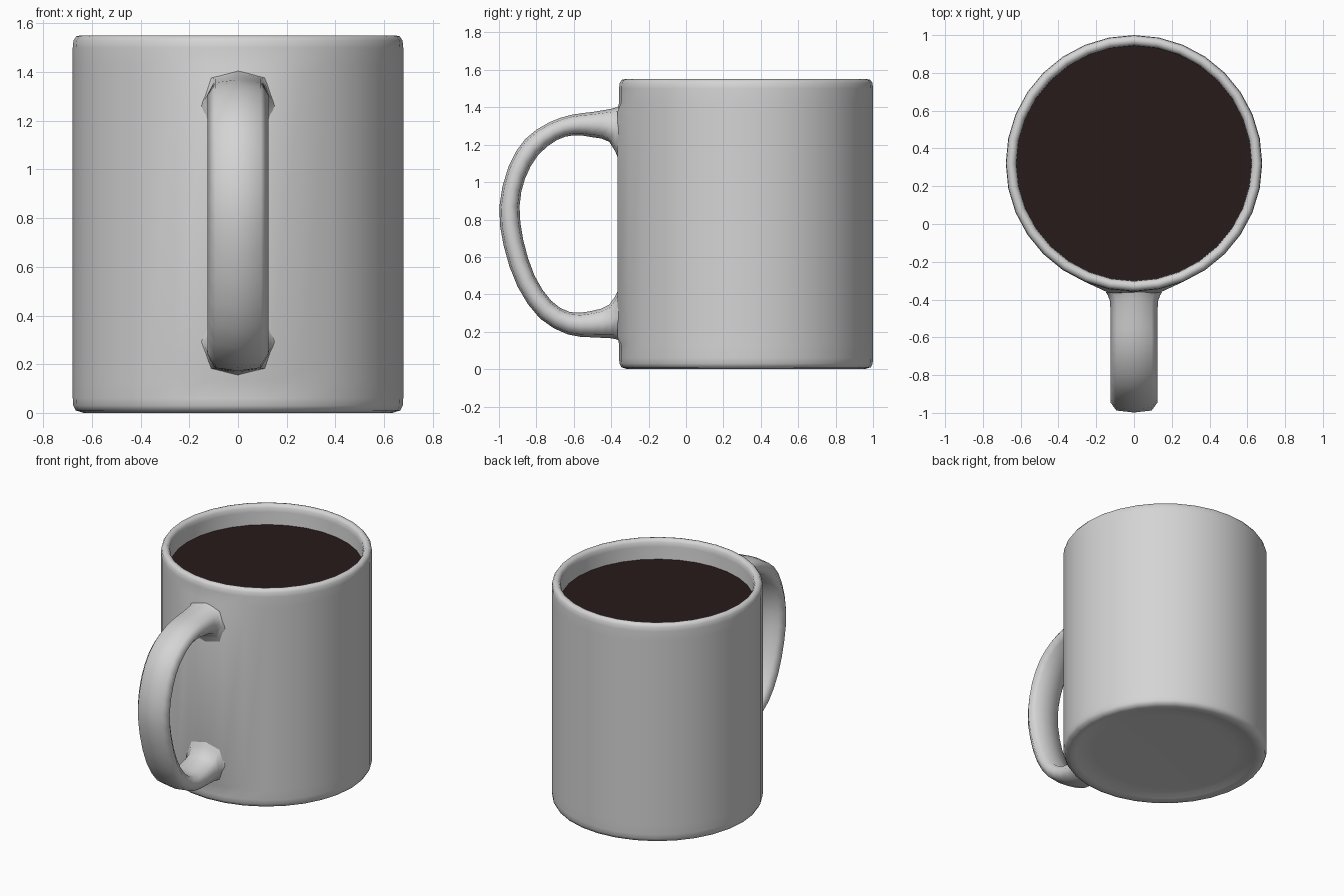
import bpy, bmesh, math
from mathutils import Vector

if "Cube" in bpy.data.objects:
    bpy.data.objects.remove(bpy.data.objects["Cube"], do_unlink=True)

CENTRE_Y, RADIUS, HEIGHT, SIDES = 0.321, 0.679, 1.55, 32
PAD_Y = -0.365  # flattened wall where the handle joins


def material(name, colour):
    m = bpy.data.materials.new(name)
    m.use_nodes = True
    m.diffuse_color = colour
    m.node_tree.nodes["Principled BSDF"].inputs["Base Color"].default_value = colour
    return m


def finish(name, bm, mat):
    bmesh.ops.recalc_face_normals(bm, faces=bm.faces)
    mesh = bpy.data.meshes.new(name)
    bm.to_mesh(mesh)
    bm.free()
    mesh.materials.append(mat)
    ob = bpy.data.objects.new(name, mesh)
    bpy.context.collection.objects.link(ob)
    mesh.shade_smooth()
    return ob


def bridge(bm, a, b):
    for i in range(len(a)):
        j = (i + 1) % len(a)
        bm.faces.new((a[i], a[j], b[j], b[i]))


def lathe(profile, capped):
    """Turn (radius, z) points into a round body."""
    bm = bmesh.new()
    rings = []
    for r, z in profile:
        angles = [math.tau * i / SIDES for i in range(SIDES)]
        rings.append([bm.verts.new((r * math.cos(a), r * math.sin(a) + CENTRE_Y, z)) for a in angles])
    for a, b in zip(rings, rings[1:]):
        bridge(bm, a, b)
    if capped:
        bm.faces.new(rings[0])
        bm.faces.new(rings[-1])
    return bm


def smooth_path(points, steps):
    """Catmull-Rom curve through the points."""
    pts = [Vector(p) for p in points]
    out = []
    for i in range(len(pts) - 1):
        p0, p1, p2, p3 = pts[max(i - 1, 0)], pts[i], pts[i + 1], pts[min(i + 2, len(pts) - 1)]
        for s in range(steps):
            t = s / steps
            out.append(0.5 * (2 * p1 + (p2 - p0) * t + (2 * p0 - 5 * p1 + 4 * p2 - p3) * t ** 2
                              + (3 * p1 - p0 - 3 * p2 + p3) * t ** 3))
    return out + [pts[-1]]


ceramic = material("light grey ceramic", (0.66, 0.66, 0.66, 1))
coffee = material("dark coffee", (0.021, 0.011, 0.011, 1))

# Cup: shallow dished base, rounded foot, straight wall, rounded rim, inner wall and floor
R, H = RADIUS, HEIGHT
bm = lathe([
    (R - 0.2, 0.024), (R - 0.12, 0.02), (R - 0.08, 0.006), (R - 0.045, 0), (R - 0.012, 0.01),
    (R - 0.002, 0.03), (R, 0.06), (R, 0.13), (R, 0.17), (R, 1.38), (R, 1.43),
    (R, H - 0.05), (R - 0.003, H - 0.02), (R - 0.015, H - 0.003), (R - 0.029, H),
    (R - 0.043, H - 0.003), (R - 0.055, H - 0.02), (R - 0.058, H - 0.05),
    (R - 0.058, 0.12), (R - 0.08, 0.085), (R - 0.12, 0.08)], True)
for v in bm.verts:
    if abs(v.co.x) < 0.15 and v.co.y < -0.33 and 0.15 < v.co.z < 1.4:
        v.co.y = PAD_Y
finish("cup", bm, ceramic)

# Drink surface: a single flat disc
bm = bmesh.new()
bmesh.ops.create_circle(bm, cap_ends=True, segments=SIDES, radius=R - 0.056)
bmesh.ops.translate(bm, verts=bm.verts, vec=(0, CENTRE_Y, 1.41))
finish("drink", bm, coffee)

# Handle: outer y, z, inner y, z and half width at each station
stations = [
    (PAD_Y + 0.005, 1.405, PAD_Y + 0.005, 1.12, 0.15),
    (-0.40, 1.392, -0.41, 1.215, 0.128),
    (-0.50, 1.375, -0.50, 1.24, 0.125),
    (-0.61, 1.36, -0.60, 1.25, 0.125),
    (-0.73, 1.32, -0.69, 1.225, 0.125),
    (-0.86, 1.23, -0.79, 1.145, 0.125),
    (-0.95, 1.08, -0.86, 1.02, 0.125),
    (-0.998, 0.87, -0.89, 0.87, 0.125),
    (-0.975, 0.66, -0.87, 0.69, 0.125),
    (-0.90, 0.44, -0.81, 0.50, 0.125),
    (-0.78, 0.27, -0.72, 0.365, 0.125),
    (-0.63, 0.185, -0.62, 0.305, 0.125),
    (-0.50, 0.17, -0.51, 0.31, 0.125),
    (-0.40, 0.165, -0.41, 0.345, 0.128),
    (PAD_Y + 0.005, 0.155, PAD_Y + 0.005, 0.43, 0.15),
]
section = [(0, 1), (0.75, 0.8), (1, 0), (0.75, -0.8),
           (0, -1), (-0.75, -0.8), (-1, 0), (-0.75, 0.8)]
bm = bmesh.new()
rings = []
for oy, oz, iy, iz, half in smooth_path(stations, 2):
    ring = []
    for u, v in section:
        k = (1 + v) / 2
        ring.append(bm.verts.new((u * half, iy + (oy - iy) * k, iz + (oz - iz) * k)))
    rings.append(ring)
for a, b in zip(rings, rings[1:]):
    bridge(bm, a, b)
finish("handle", bm, ceramic)
